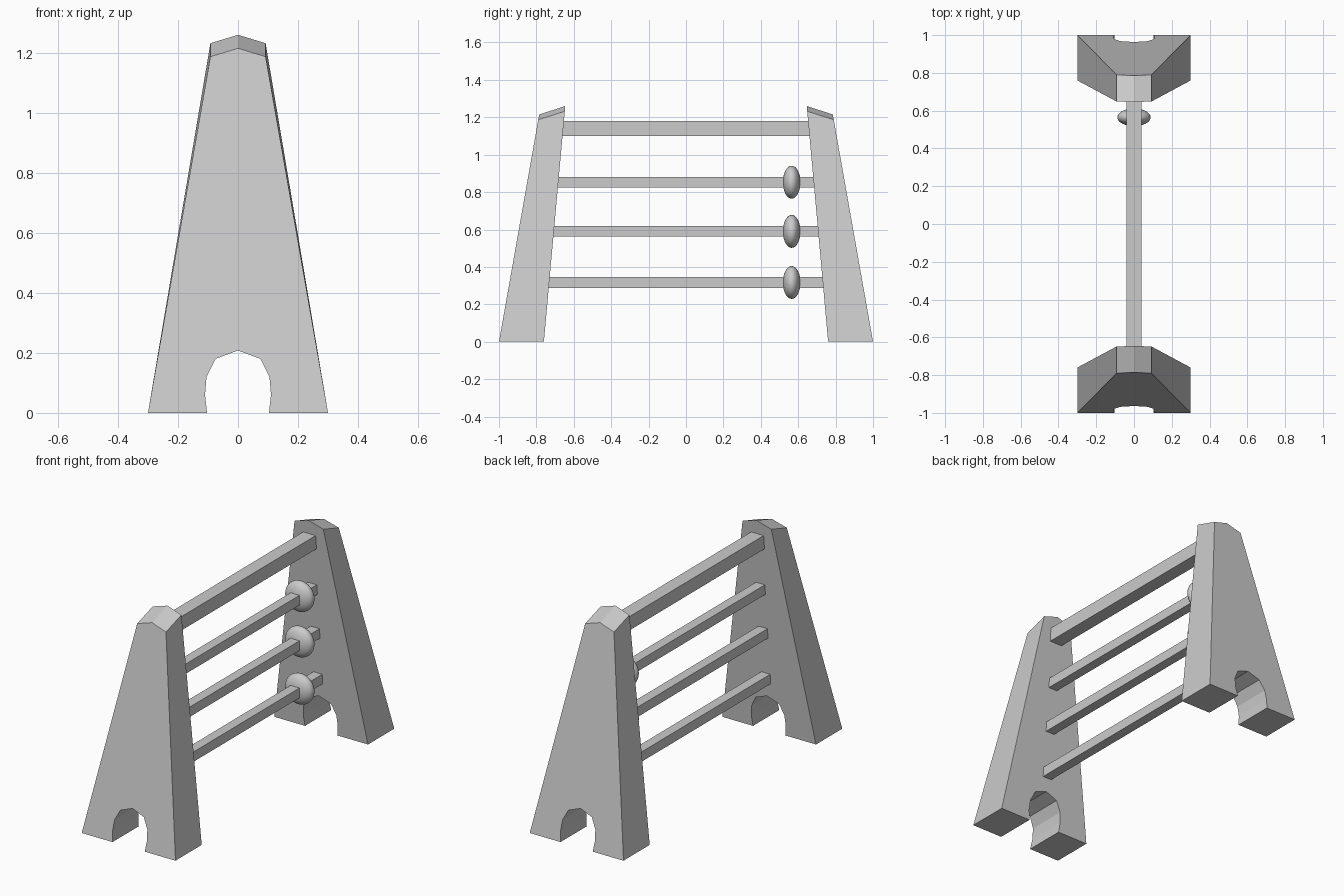
import bpy, bmesh
from math import pi

if "Cube" in bpy.data.objects:
    bpy.data.objects.remove(bpy.data.objects["Cube"])


def make_object(name, bm):
    bmesh.ops.recalc_face_normals(bm, faces=bm.faces)
    mesh = bpy.data.meshes.new(name)
    bm.to_mesh(mesh)
    bm.free()
    ob = bpy.data.objects.new(name, mesh)
    bpy.context.collection.objects.link(ob)
    return ob


def inner_y(z):
    return 0.76 - 0.112 * z / 1.235


def outer_y(z):
    return 1.0 - 0.21 * z / 1.187


# Tapered end supports: a half outline with foot arch, mirrored in x
half = [(0.103, 0), (0.11, 0.06), (0.105, 0.12), (0.075, 0.18)]


def outline(top_z):
    right = half[::-1] + [(0.30, 0), (0.092, top_z)]
    left = [(-x, z) for x, z in right[::-1]]
    return [(0, 0.208)] + right + [(0, top_z + 0.028)] + left


def support(name, side):
    bm = bmesh.new()
    outer = [bm.verts.new((x, side * outer_y(z), z)) for x, z in outline(1.187)]
    inner = [bm.verts.new((x, side * inner_y(z), z)) for x, z in outline(1.232)]
    bm.faces.new(outer)
    bm.faces.new(inner[::-1])
    n = len(outer)
    for i in range(n):
        j = (i + 1) % n
        bm.faces.new((outer[i], inner[i], inner[j], outer[j]))
    return make_object(name, bm)


support("front_support", -1)
support("back_support", 1)


# Square rails whose ends follow the slope of the supports
def rail(name, z, w, h):
    bm = bmesh.new()
    bmesh.ops.create_cube(bm, size=1)
    for v in bm.verts:
        x, y, dz = v.co
        vz = z + dz * h
        v.co = (x * w, (1 if y > 0 else -1) * (inner_y(vz) + 0.005), vz)
    make_object(name, bm)


rail("top_rail", 1.14, 0.08, 0.08)
levels = [0.853, 0.59, 0.317]
for i, z in enumerate(levels):
    rail(f"rail_{i + 1}", z, 0.057, 0.057)
    # Flattened bead threaded on the rail
    bpy.ops.mesh.primitive_uv_sphere_add(segments=32, ring_count=16, radius=1,
                                         location=(0, 0.565, z), rotation=(pi / 2, 0, 0))
    bead = bpy.context.object
    bead.name = f"bead_{i + 1}"
    bead.scale = (0.088, 0.088, 0.047)
    bpy.ops.object.shade_smooth()
